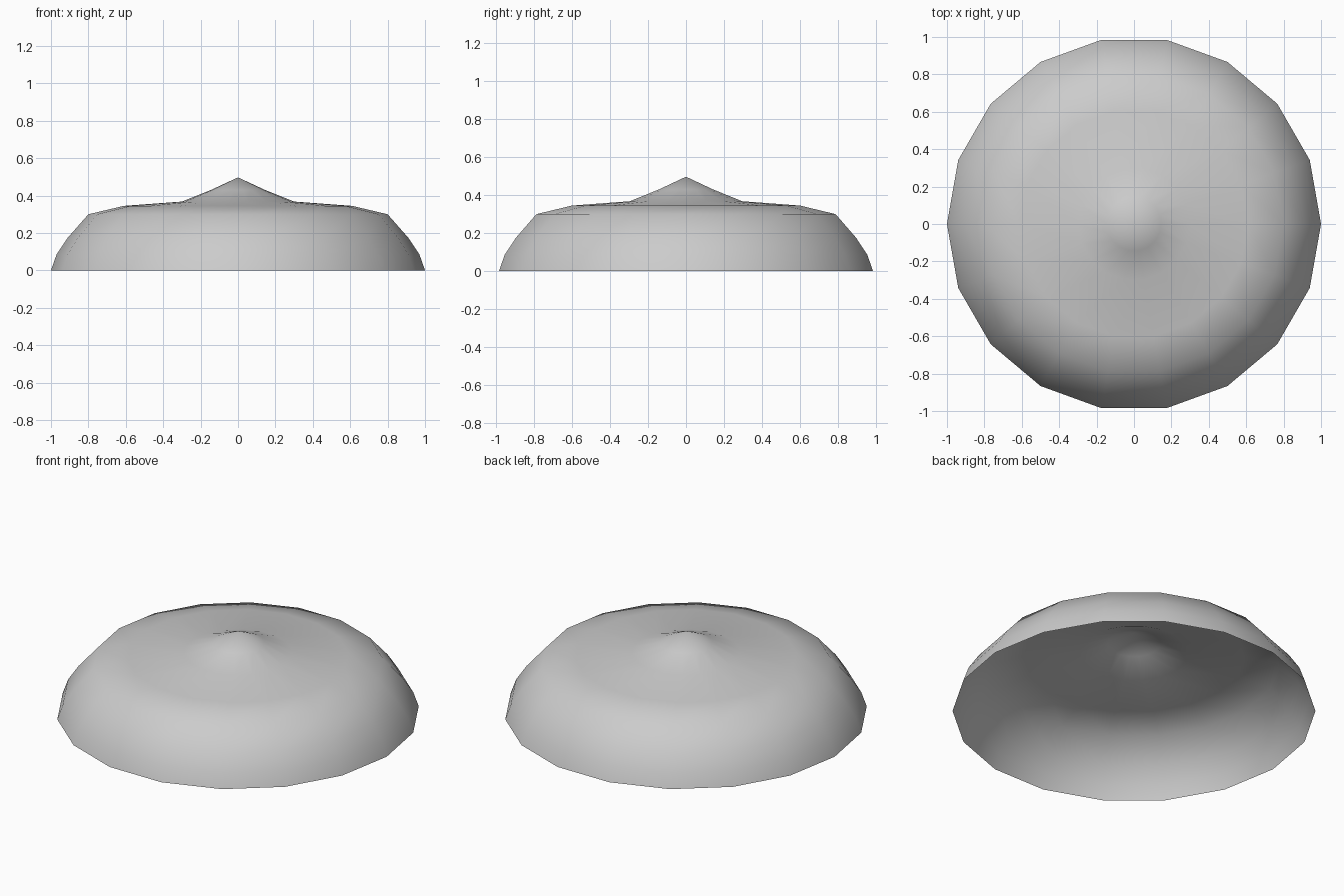
import bpy
import bmesh
from math import radians
from mathutils import Vector

if "Cube" in bpy.data.objects:
    bpy.data.objects.remove(bpy.data.objects["Cube"])

SIDES = 18

# Single light grey material
grey = bpy.data.materials.new("light_grey")
grey.use_nodes = True
color = (0.6, 0.6, 0.6, 1)
grey.diffuse_color = color
grey.node_tree.nodes["Principled BSDF"].inputs["Base Color"].default_value = color

# Radius and height from the open rim up to the pointed peak
profile = [(1, 0), (0.97, 0.085), (0.91, 0.175), (0.8, 0.3),
           (0.61, 0.345), (0.3, 0.368), (0.145, 0.43), (0, 0.497)]

# Domed lid: the profile spun into an open, thin shell
bm = bmesh.new()
verts = [bm.verts.new((r, 0, z)) for r, z in profile]
edges = [bm.edges.new(pair) for pair in zip(verts, verts[1:])]
bmesh.ops.spin(bm, geom=verts + edges, cent=(0, 0, 0), axis=(0, 0, 1),
               angle=radians(360), steps=SIDES, use_duplicate=False)
bmesh.ops.remove_doubles(bm, verts=bm.verts, dist=0.001)
bmesh.ops.recalc_face_normals(bm, faces=bm.faces)

# Outward normals on the open shell
if sum(f.normal.dot(Vector((0, 0, 1))) for f in bm.faces) < 0:
    bmesh.ops.reverse_faces(bm, faces=bm.faces)
for face in bm.faces:
    face.smooth = True

mesh = bpy.data.meshes.new("domed_lid")
bm.to_mesh(mesh)
bm.free()
mesh.materials.append(grey)
lid = bpy.data.objects.new("domed_lid", mesh)
bpy.context.collection.objects.link(lid)
